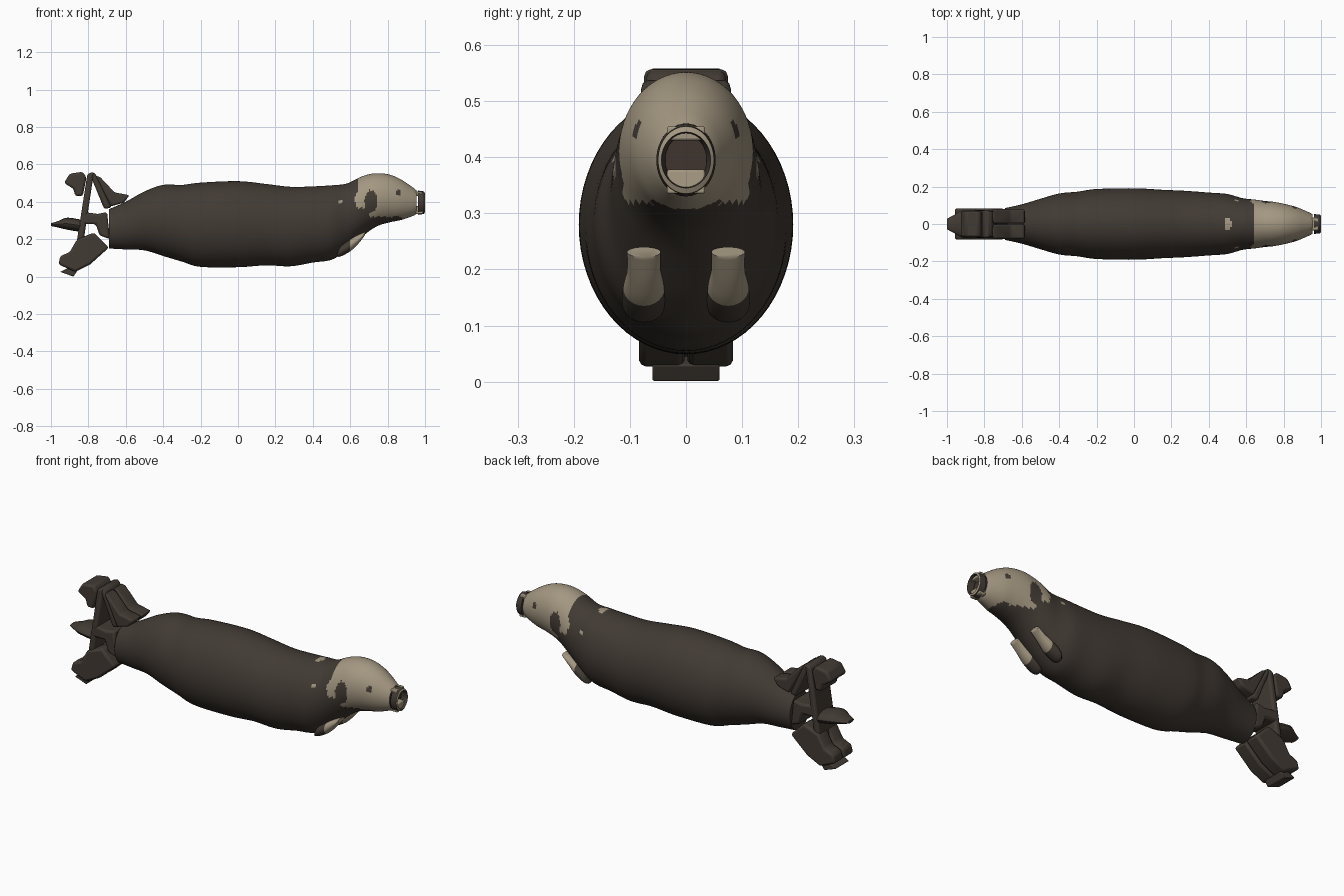
import bpy
import bmesh
import math
from mathutils import Vector

default_cube = bpy.data.objects.get("Cube")
if default_cube:
    bpy.data.objects.remove(default_cube, do_unlink=True)


def make_material(name, colour):
    material = bpy.data.materials.new(name)
    material.use_nodes = True
    rgba = (*colour, 1)
    material.diffuse_color = rgba
    shader = material.node_tree.nodes["Principled BSDF"]
    shader.inputs["Base Color"].default_value = rgba
    shader.inputs["Roughness"].default_value = 0.8
    return material


dark_fur = make_material("dark brown fur", (0.054, 0.043, 0.034))
pale_fur = make_material("pale tan fur", (0.37, 0.31, 0.22))
mouth_dark = make_material("dark mouth", (0.05, 0.036, 0.03))
materials = [dark_fur, pale_fur, mouth_dark]
DARK, PALE, MOUTH = range(len(materials))


def finish(name, bm, rule, angle=40):
    """Turn a bmesh into an object, coloured face by face with a rule."""
    bmesh.ops.recalc_face_normals(bm, faces=bm.faces)
    for face in bm.faces:
        face.material_index = rule(face.calc_center_median(), face.normal)
    mesh = bpy.data.meshes.new(name)
    bm.to_mesh(mesh)
    bm.free()
    obj = bpy.data.objects.new(name, mesh)
    bpy.context.collection.objects.link(obj)
    for material in materials:
        mesh.materials.append(material)
    bpy.ops.object.select_all(action="DESELECT")
    obj.select_set(True)
    bpy.context.view_layer.objects.active = obj
    bpy.ops.object.shade_smooth_by_angle(angle=math.radians(angle))
    return obj


def all_dark(centre, normal):
    return DARK


def all_pale(centre, normal):
    return PALE


def mirror_across_y(obj):
    modifier = obj.modifiers.new("mirror", "MIRROR")
    modifier.use_axis = (False, True, False)


def smooth_stations(stations, steps):
    """Fill in extra stations along a smooth spline."""
    points = [Vector(s) for s in stations]
    result = []
    for i in range(len(points) - 1):
        a, b = points[i], points[i + 1]
        before, after = points[max(i - 1, 0)], points[min(i + 2, len(points) - 1)]
        for k in range(steps):
            t = k / steps
            tangent_a, tangent_b = (b - before) / 2, (after - a) / 2
            ease = t * t * (3 - 2 * t)
            result.append(a.lerp(b, ease) + tangent_a * t * (1 - t) ** 2
                          - tangent_b * t * t * (1 - t))
    return result + [points[-1]]


def loft(name, stations, rule, sides, steps=1, y=0, closed=False):
    """Skin ellipses given as (x, top, bottom, half width)."""
    bm = bmesh.new()
    rings = []
    for x, top, bottom, half in smooth_stations(stations, steps):
        middle, height = (top + bottom) / 2, (top - bottom) / 2
        ring = []
        for i in range(sides):
            a = math.tau * i / sides
            ring.append(bm.verts.new((x, y + half * math.cos(a),
                                      middle + height * math.sin(a))))
        rings.append(ring)
    pairs = list(zip(rings, rings[1:]))
    if closed:
        pairs.append((rings[-1], rings[0]))
    else:
        bm.faces.new(rings[0])
        bm.faces.new(rings[-1])
    for first, second in pairs:
        for i in range(sides):
            j = (i + 1) % sides
            bm.faces.new((first[i], first[j], second[j], second[i]))
    return finish(name, bm, rule)


def slab(name, profile, y_min, y_max, rule=all_dark, bevel=0.012):
    """Extrude an (x, z) outline across y and round its edges."""
    bm = bmesh.new()
    face = bm.faces.new([bm.verts.new((x, y_min, z)) for x, z in profile])
    moved = bmesh.ops.extrude_face_region(bm, geom=[face])["geom"]
    bmesh.ops.translate(bm, vec=(0, y_max - y_min, 0),
                        verts=[v for v in moved if isinstance(v, bmesh.types.BMVert)])
    obj = finish(name, bm, rule)
    modifier = obj.modifiers.new("soft edges", "BEVEL")
    modifier.width = bevel
    modifier.segments = 2
    return obj


def spot(u, v, cu, cv, ru, rv):
    return ((u - cu) / ru) ** 2 + ((v - cv) / rv) ** 2 < 1


# Body and head: pale mask on the head, dark eyes, blotches behind the cheek
def coat(c, normal):
    x, y, z = c
    if normal.x > 0.95 and x > 0.95:
        return MOUTH
    if spot(x, z, 0.86, 0.45, 0.014, 0.014) or spot(x, z, 0.85, 0.31, 0.03, 0.013):
        return DARK
    if z > 0.45 and spot(x, y, 0.5, 0, 0.02, 0.035):
        return PALE
    if spot(x, z, 0.55, 0.4, 0.012, 0.015):
        return PALE
    if spot(x, z, 0.71, 0.4, 0.034, 0.062):
        return DARK
    back_edge = 0.645 - 0.025 * max(0, 1 - abs(z - 0.41) / 0.06)
    low_edge = 0.365 if x < 0.7 else 0.32 - 0.15 * max(0, x - 0.8)
    return PALE if x > back_edge and z > low_edge else DARK


body = [
    (-.69, .36, .15, .085), (-.6, .4, .145, .105), (-.5, .455, .14, .135),
    (-.4, .49, .11, .163), (-.3, .49, .08, .173), (-.2, .502, .052, .187),
    (0, .51, .05, .191), (.15, .495, .06, .183), (.28, .48, .055, .177),
    (.4, .482, .075, .168), (.5, .488, .09, .16), (.58, .497, .14, .138),
    (.65, .53, .2, .13), (.7, .547, .242, .123), (.75, .552, .272, .118),
    (.81, .545, .29, .106), (.87, .52, .302, .09), (.93, .48, .322, .065),
    (.955, .46, .335, .052),
]
loft("body", body, coat, sides=64, steps=7)

# Open muzzle: a ring with an upper and a lower lip inside it
loft("muzzle_ring",
     [(.963, .46, .33, .053), (.995, .455, .335, .05),
      (1, .445, .345, .044), (.963, .44, .35, .037)],
     lambda c, n: PALE if n.x > 0.5 else DARK, sides=32, closed=True)
slab("upper_lip", [(.95, .43), (.985, .43), (.985, .455), (.95, .455)],
     -.034, .034, all_pale, .004)
slab("lower_lip", [(.95, .335), (.99, .335), (.985, .378), (.95, .378)],
     -.034, .034, all_pale, .004)

# Front flippers: pale at the wrist, dark toward the rounded tip
flipper = loft("front_flipper",
               [(.53, .122, .107, .022), (.55, .165, .108, .038),
                (.6, .2, .135, .037), (.64, .222, .172, .03), (.68, .24, .222, .03)],
               lambda c, n: PALE if c.x > 0.6 else DARK, sides=24, steps=6, y=.075)
mirror_across_y(flipper)

# Hind frame: two leaning bars that meet at the top
slab("rear_bar", [(-.805, .55), (-.77, .56), (-.845, .06), (-.885, .04)], -.075, .075)
slab("front_bar", [(-.795, .555), (-.765, .555), (-.675, .37), (-.715, .36)], -.07, .07)

# Hind fins around the frame
upper_fin = slab("upper_front_fin",
                 [(-.76, .54), (-.735, .53), (-.66, .45), (-.58, .435), (-.61, .395),
                  (-.68, .375)], .002, .08)
mirror_across_y(upper_fin)
slab("upper_rear_lobe",
     [(-.93, .5), (-.9, .55), (-.83, .56), (-.81, .53), (-.83, .43), (-.87, .43),
      (-.88, .47)], -.07, .07)
slab("middle_fin",
     [(-.825, .345), (-.75, .335), (-.7, .345), (-.685, .2), (-.74, .22),
      (-.76, .28), (-.84, .28)], -.075, .075)
lower_fin = slab("lower_fin",
                 [(-.96, .065), (-.95, .11), (-.9, .13), (-.86, .2), (-.77, .235),
                  (-.69, .155), (-.79, .065), (-.87, .025)], .003, .084)
mirror_across_y(lower_fin)
slab("lower_fin_tip", [(-.95, .025), (-.9, .05), (-.86, .03), (-.88, 0)],
     -.06, .06, bevel=.004)

# Tail spike pointing backward
loft("tail_spike",
     [(-1, .285, .27, .028), (-.96, .297, .262, .05), (-.91, .315, .25, .075),
      (-.82, .3, .235, .07)], all_dark, sides=16, steps=3)
